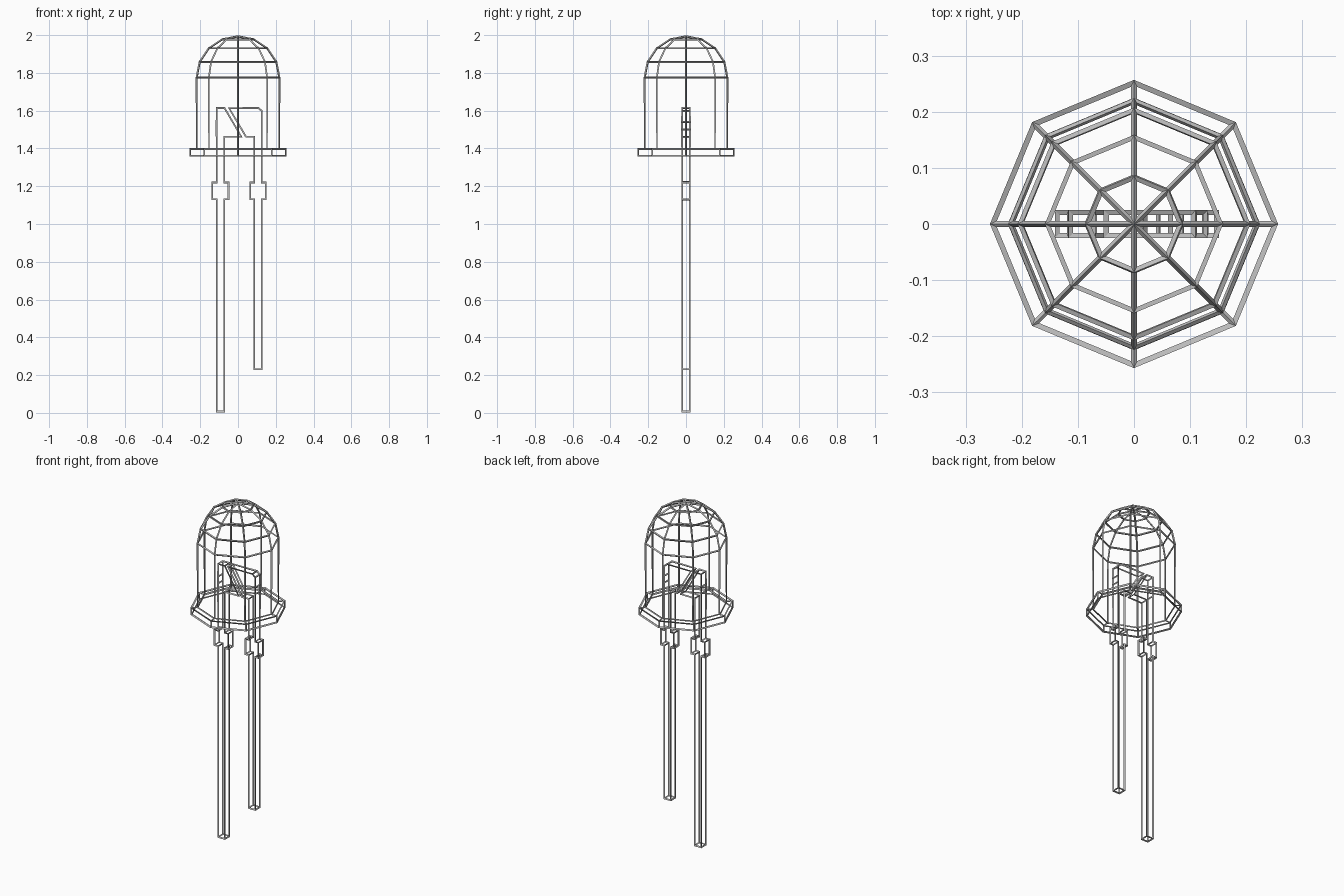
import bpy, bmesh, math

WIRE = 0.011

cube = bpy.data.objects.get("Cube")
if cube:
    bpy.data.objects.remove(cube, do_unlink=True)

grey = bpy.data.materials.new("wire_grey")
grey.use_nodes = True
colour = (0.5, 0.5, 0.5, 1)
grey.diffuse_color = colour
grey.node_tree.nodes["Principled BSDF"].inputs["Base Color"].default_value = colour


def wire_object(name, bm):
    """Turn a closed solid into a cage of thin bars along its edges."""
    bmesh.ops.recalc_face_normals(bm, faces=bm.faces[:])
    mesh = bpy.data.meshes.new(name)
    bm.to_mesh(mesh)
    bm.free()
    mesh.materials.append(grey)
    obj = bpy.data.objects.new(name, mesh)
    bpy.context.collection.objects.link(obj)
    wire = obj.modifiers.new("wire", 'WIREFRAME')
    wire.thickness = WIRE
    wire.offset = 0
    wire.use_even_offset = True
    wire.use_replace = True


def lathe(name, profile, top, sides=8):
    """Closed solid of revolution ending in a pole at the top."""
    bm = bmesh.new()
    angles = [math.tau * i / sides for i in range(sides)]
    rings = [[bm.verts.new((r * math.cos(a), r * math.sin(a), z)) for a in angles]
             for r, z in profile]
    pole = bm.verts.new((0, 0, top))
    bm.faces.new(rings[0])
    for i in range(sides):
        j = (i + 1) % sides
        for low, high in zip(rings, rings[1:]):
            bm.faces.new((low[i], low[j], high[j], high[i]))
        bm.faces.new((rings[-1][i], rings[-1][j], pole))
    wire_object(name, bm)


def plate(name, outline, half=0.0215):
    """Flat x-z outline given thickness along y."""
    bm = bmesh.new()
    front = [bm.verts.new((x, -half, z)) for x, z in outline]
    back = [bm.verts.new((x, half, z)) for x, z in outline]
    bm.faces.new(front)
    bm.faces.new(back[::-1])
    for i in range(len(outline)):
        j = (i + 1) % len(outline)
        bm.faces.new((front[i], front[j], back[j], back[i]))
    wire_object(name, bm)


def lead_side(x, collar_x, bottom, top):
    """One edge of a lead, stepping out at the collar."""
    return [(x, bottom), (x, 1.13), (collar_x, 1.13),
            (collar_x, 1.221), (x, 1.221), (x, top)]


# Lens: flange, straight wall and hemispherical cap
RADIUS, SPRING = 0.219, 1.775
profile = [(0.2525, 1.36), (0.2525, 1.398), (RADIUS, 1.398)]
for step in range(4):
    a = step * math.pi / 8
    profile.append((RADIUS * math.cos(a), SPRING + RADIUS * math.sin(a)))
lathe("lens_cage", profile, SPRING + RADIUS)

# Long lead with its wedge-shaped head
plate("long_lead",
      lead_side(-0.114, -0.138, 0.006, 1.5) + [(-0.114, 1.54), (-0.114, 1.615),
      (-0.071, 1.615), (0.02, 1.461)]
      + lead_side(-0.071, -0.049, 0.006, 1.461)[::-1])

# Short lead with its overhanging, chamfered head
plate("short_lead",
      lead_side(0.084, 0.064, 0.23, 1.461) + [(0.042, 1.461), (-0.05, 1.615),
      (0.108, 1.615), (0.127, 1.599), (0.127, 1.54)]
      + lead_side(0.127, 0.148, 0.23, 1.5)[::-1])
